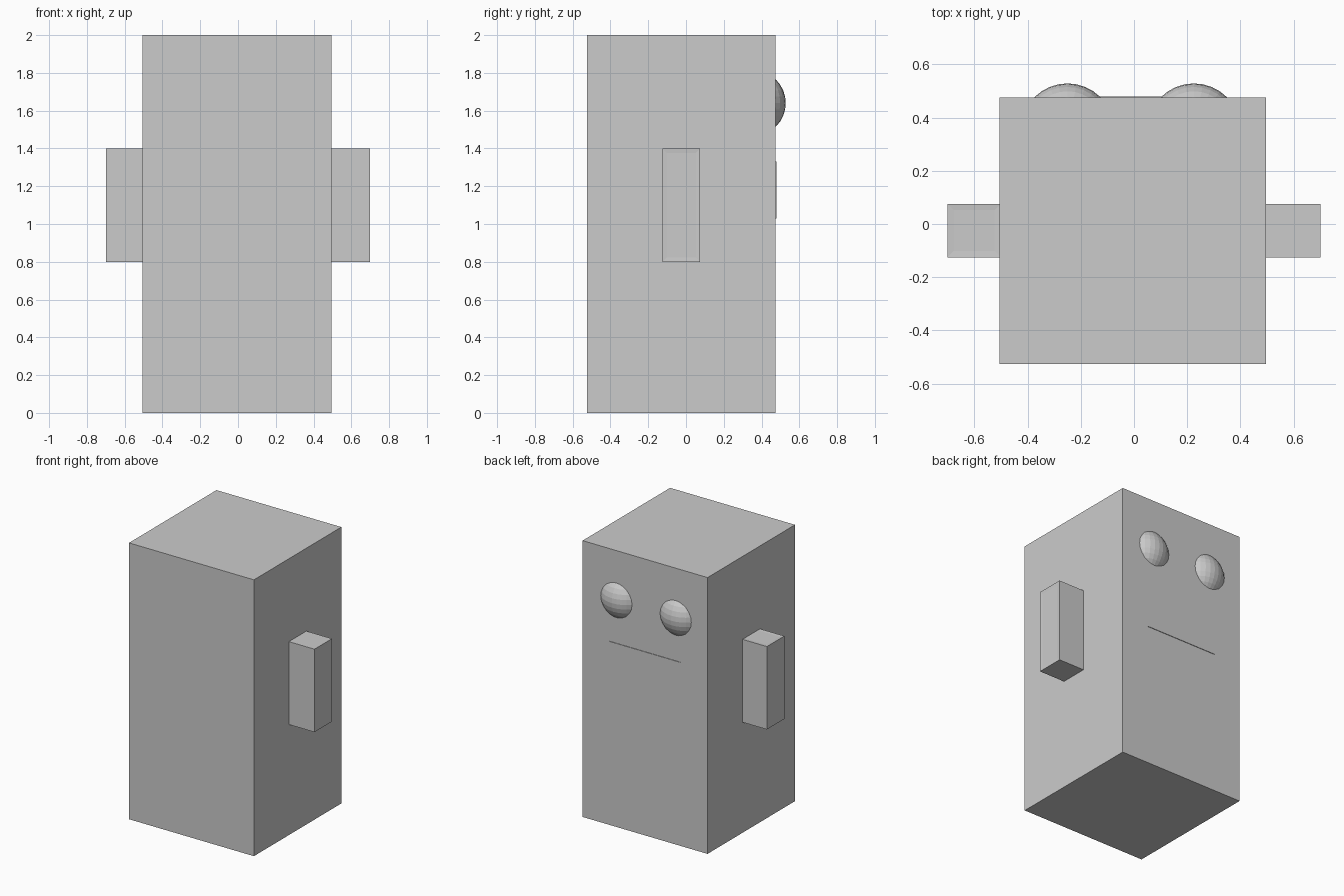
import bpy, bmesh
from mathutils import Vector

if "Cube" in bpy.data.objects:
    bpy.data.objects.remove(bpy.data.objects["Cube"])


def box(name, lo, hi, inset_dirs=()):
    """Box between two corners; faces pointing along inset_dirs get a shallow panel."""
    lo, hi = Vector(lo), Vector(hi)
    bm = bmesh.new()
    bmesh.ops.create_cube(bm, size=1)
    for v in bm.verts:
        v.co = Vector([(lo[i] + hi[i]) / 2 + v.co[i] * (hi[i] - lo[i]) for i in range(3)])
    bm.normal_update()
    panels = [f for f in bm.faces if any(f.normal.dot(Vector(d)) > 0.9 for d in inset_dirs)]
    if panels:
        bmesh.ops.inset_individual(bm, faces=panels, thickness=0.033, depth=-0.002)
    mesh = bpy.data.meshes.new(name)
    bm.to_mesh(mesh)
    bm.free()
    obj = bpy.data.objects.new(name, mesh)
    bpy.context.collection.objects.link(obj)
    return obj


# Main body block
box("body", (-0.505, -0.525, 0), (0.495, 0.475, 2))

# Arms, with shallow panels
box("left_arm", (-0.70, -0.125, 0.8), (-0.50, 0.075, 1.4), [(-1, 0, 0), (0, 0, 1)])
box("right_arm", (0.49, -0.125, 0.8), (0.70, 0.075, 1.4), [(1, 0, 0)])

# Thin mouth plate, barely proud of the face
box("mouth", (-0.29, 0.40, 1.03), (0.28, 0.479, 1.33))

# Eyes: flat-faced spheres sunk into the face
for side, x in (("left", -0.25), ("right", 0.225)):
    bpy.ops.mesh.primitive_uv_sphere_add(segments=32, ring_count=16, radius=0.175,
                                         location=(x, 0.353, 1.64))
    bpy.context.object.name = side + "_eye"
